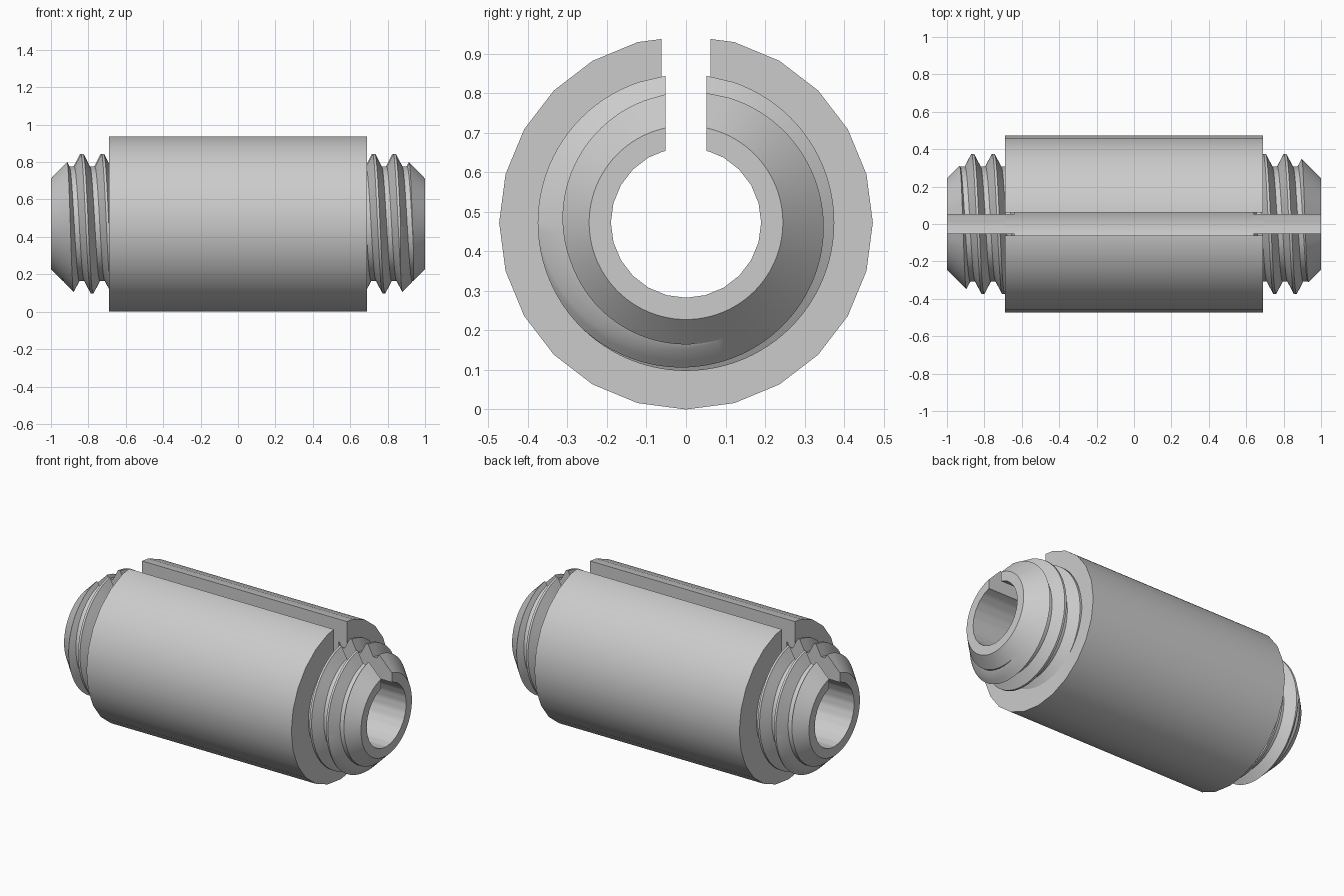
import bpy, bmesh
from math import pi, sin, cos, radians, sqrt
from mathutils import Matrix

if "Cube" in bpy.data.objects:
    bpy.data.objects.remove(bpy.data.objects["Cube"], do_unlink=True)

AXIS_Z = 0.4725          # height of the tube axis
R_BODY, R_BORE, SIDES = 0.4725, 0.19, 24
R_CREST, R_ROOT, R_TIP = 0.375, 0.308, 0.245
BODY_END, INSERT_END, TIP = 0.69, 0.64, 1.0
PITCH, CREST_X = 0.11, 0.725
CREST_FLAT, ROOT_FLAT = 0.06, 0.38     # flank limits, in pitches from a crest
BODY_SLOT, END_SLOT = 0.062, 0.052     # slot half-widths

grey = bpy.data.materials.new("plain grey")
grey.use_nodes = True
colour = (0.6, 0.6, 0.6, 1)
grey.diffuse_color = colour
grey.node_tree.nodes["Principled BSDF"].inputs["Base Color"].default_value = colour


def clamp(v, low, high):
    return max(low, min(high, v))


def make_object(name, bm):
    bmesh.ops.remove_doubles(bm, verts=bm.verts, dist=0.00001)
    bmesh.ops.recalc_face_normals(bm, faces=bm.faces)
    if bm.calc_volume(signed=True) < 0:
        bmesh.ops.reverse_faces(bm, faces=bm.faces)
    mesh = bpy.data.meshes.new(name)
    bm.to_mesh(mesh)
    bm.free()
    mesh.materials.append(grey)
    obj = bpy.data.objects.new(name, mesh)
    bpy.context.collection.objects.link(obj)
    return obj


def cylinder(name, radius, half_length):
    bm = bmesh.new()
    rings = [[bm.verts.new((x, radius * sin(2 * pi * i / SIDES),
                            AXIS_Z + radius * cos(2 * pi * i / SIDES)))
              for i in range(SIDES)] for x in (-half_length, half_length)]
    for i in range(SIDES):
        k = (i + 1) % SIDES
        bm.faces.new((rings[0][i], rings[0][k], rings[1][k], rings[1][i]))
    for ring in rings:
        bm.faces.new(ring)
    return make_object(name, bm)


def slot_cutter():
    bm = bmesh.new()
    bmesh.ops.create_cube(bm, size=1, matrix=Matrix.Translation((0, 0, AXIS_Z + 0.4))
                          @ Matrix.Diagonal((3, 2 * BODY_SLOT, 0.8, 1)))
    return make_object("slot_cutter", bm)


def cut(obj, cutter):
    mod = obj.modifiers.new("cut", "BOOLEAN")
    mod.operation, mod.object, mod.solver = "DIFFERENCE", cutter, "EXACT"
    bpy.context.view_layer.objects.active = obj
    bpy.ops.object.modifier_apply(modifier=mod.name)
    bpy.data.objects.remove(cutter, do_unlink=True)


def smooth(obj):
    bpy.ops.object.select_all(action="DESELECT")
    obj.select_set(True)
    bpy.context.view_layer.objects.active = obj
    bpy.ops.object.shade_smooth_by_angle(angle=radians(28))


def end_section(a):
    """Closed (x, radius) section: chamfered thread outside, bore inside."""
    shift = CREST_X + PITCH * a / (2 * pi)

    def thread(x):
        d = abs(((x - shift) / PITCH + 0.5) % 1 - 0.5)
        t = clamp((d - CREST_FLAT) / (ROOT_FLAT - CREST_FLAT), 0, 1)
        return R_CREST + (R_ROOT - R_CREST) * t

    def cone(x):
        return R_TIP + TIP - x

    breaks = [shift + PITCH * (turn + o) for turn in range(-2, 4)
              for o in (-ROOT_FLAT, -CREST_FLAT, CREST_FLAT, ROOT_FLAT)]
    xs = []
    # every span gets one extra point, where the chamfer crosses it
    for p, q in zip(breaks, breaks[1:]):
        gap_p, gap_q = cone(p) - thread(p), cone(q) - thread(q)
        xs += [p, p + (q - p) * clamp(gap_p / (gap_p - gap_q), 0, 1)]
    xs = [clamp(x, INSERT_END, TIP) for x in xs]
    side = 2 * pi / SIDES
    bore = R_BORE * cos(side / 2) / cos(a % side - side / 2)
    return ([(x, min(thread(x), cone(x))) for x in xs]
            + [(TIP, bore), (INSERT_END, bore)])


def threaded_end(name):
    """Sweep the section from one slot wall round to the other."""
    bm = bmesh.new()
    steps = 4 * SIDES
    edge = 0.15          # mean angle of the slot wall
    angles = [2 * pi * i / steps for i in range(5, steps - 4)]
    rings = [[(x, -r * sin(a), r * cos(a)) for x, r in end_section(a)] for a in angles]
    first, last = [[(x, s * END_SLOT, sqrt(r * r - END_SLOT ** 2))
                    for x, r in end_section(a)]
                   for s, a in ((-1, edge), (1, 2 * pi - edge))]
    rings = [[bm.verts.new((x, y, AXIS_Z + z)) for x, y, z in ring]
             for ring in [first] + rings + [last]]
    n = len(rings[0])
    for p, q in zip(rings, rings[1:]):
        for j in range(n):
            k = (j + 1) % n
            bm.faces.new((p[j], p[k], q[k], q[j]))
    bm.faces.new(rings[0])
    bm.faces.new(rings[-1])
    return make_object(name, bm)


# Main sleeve: slotted tube
sleeve = cylinder("sleeve", R_BODY, BODY_END)
cut(sleeve, cylinder("bore_cutter", R_BORE, 1.5))
cut(sleeve, slot_cutter())
smooth(sleeve)

# Threaded ends: the second is the first turned half round
left_end = threaded_end("left_threaded_end")
right_end = threaded_end("right_threaded_end")
right_end.data.transform(Matrix.Rotation(pi, 4, "Z"))
for end in (left_end, right_end):
    smooth(end)
